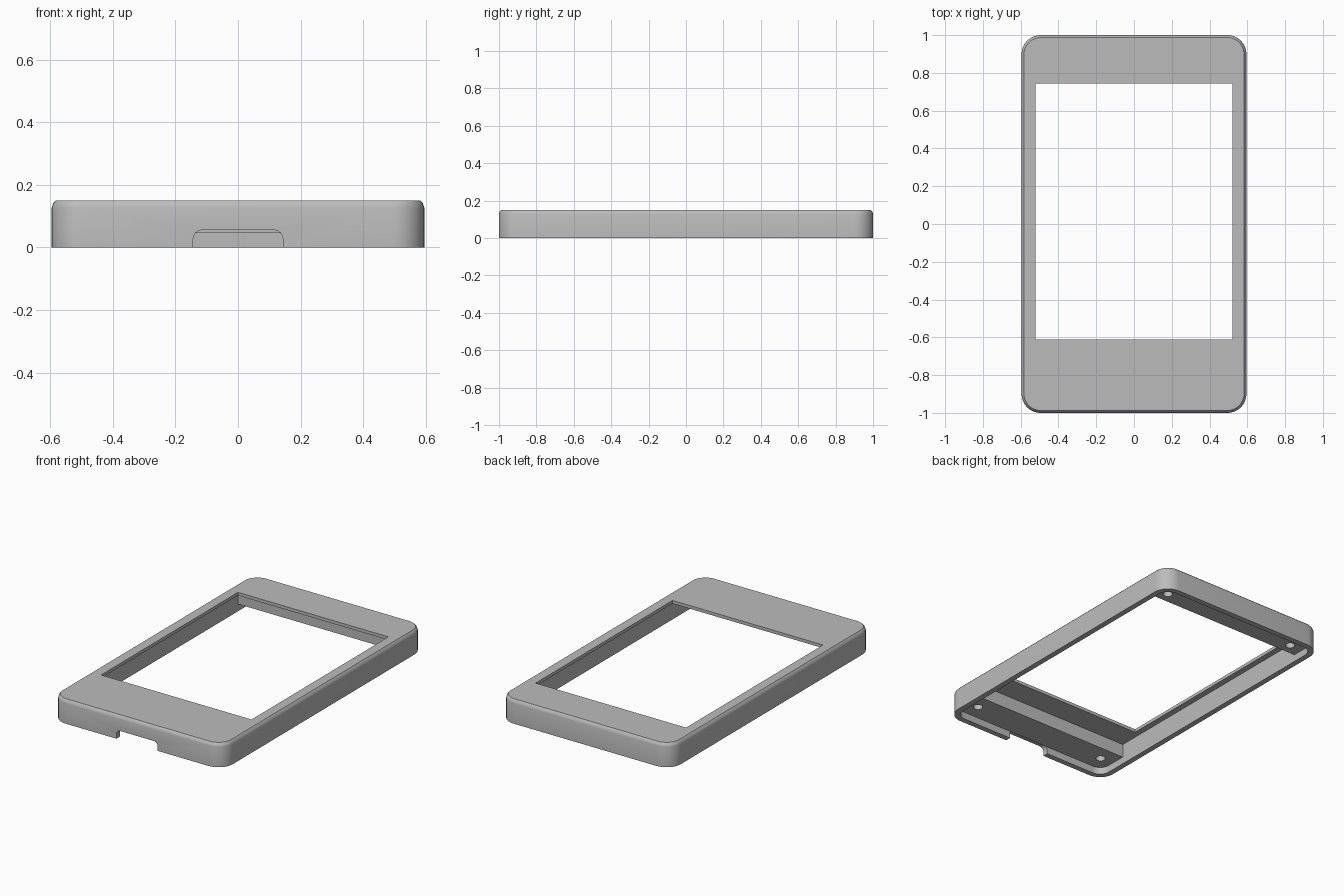
import bpy, bmesh, math

if "Cube" in bpy.data.objects:
    bpy.data.objects.remove(bpy.data.objects["Cube"])

grey = bpy.data.materials.new("light grey plastic")
grey.diffuse_color = (0.5, 0.5, 0.5, 1)
grey.use_nodes = True
grey.node_tree.nodes["Principled BSDF"].inputs["Base Color"].default_value = grey.diffuse_color


def rounded_rect(hx, hy, r, cy=0.0, steps=10):
    """Counter-clockwise outline of a rounded rectangle."""
    pts = []
    for sx, sy, start in ((1, 1, 0), (-1, 1, 90), (-1, -1, 180), (1, -1, 270)):
        for i in range(steps + 1):
            a = math.radians(start + 90 * i / steps)
            pts.append((sx * (hx - r) + r * math.cos(a),
                        cy + sy * (hy - r) + r * math.sin(a)))
    return pts


def loft(name, layers):
    """Closed solid through matching outlines, layers = [(outline, z), ...]."""
    bm = bmesh.new()
    rings = [[bm.verts.new((x, y, z)) for x, y in pts] for pts, z in layers]
    bm.faces.new(rings[0][::-1])
    bm.faces.new(rings[-1])
    n = len(rings[0])
    for low, high in zip(rings, rings[1:]):
        for i in range(n):
            j = (i + 1) % n
            bm.faces.new((low[i], low[j], high[j], high[i]))
    bmesh.ops.recalc_face_normals(bm, faces=bm.faces)
    mesh = bpy.data.meshes.new(name)
    bm.to_mesh(mesh)
    bm.free()
    mesh.materials.append(grey)
    ob = bpy.data.objects.new(name, mesh)
    bpy.context.collection.objects.link(ob)
    return ob


def box_outline(x0, x1, y0, y1):
    return [(x0, y0), (x1, y0), (x1, y1), (x0, y1)]


def circle(cx, cy, r, n=24):
    return [(cx + r * math.cos(2 * math.pi * i / n),
             cy + r * math.sin(2 * math.pi * i / n)) for i in range(n)]


# Outer body with a softened top edge
profile = ((0, 0), (0, 0.127), (0.004, 0.14), (0.013, 0.15))
frame = loft("bezel_frame", [(rounded_rect(0.595 - d, 1 - d, 0.1 - d), z)
                             for d, z in profile])

cutters = [
    # Shallow recess for the back cover
    loft("cover_recess_cutter", [(rounded_rect(0.56, 0.965, 0.065), z)
                                 for z in (-0.1, 0.045)]),
    # Deep bay between the two solid end blocks
    loft("screen_bay_cutter", [(box_outline(-0.56, 0.56, -0.77, 0.80), z)
                               for z in (-0.11, 0.13)]),
    # Screen opening
    loft("window_cutter", [(box_outline(-0.522, 0.522, -0.612, 0.745), z)
                           for z in (-0.12, 0.3)]),
]

# Screw holes in the end blocks
for sx in (-1, 1):
    for sy in (-1, 1):
        cutters.append(loft("screw_hole_cutter",
                            [(circle(sx * 0.47, sy * 0.868, 0.028), z)
                             for z in (-0.05, 0.115)]))

# Cable notch in the front wall, rounded at its top corners
notch = loft("cable_notch_cutter", [(rounded_rect(0.143, 0.1, 0.028, 0.045), z)
                                    for z in (0.965, 1.1)])
for v in notch.data.vertices:
    x, up, depth = v.co
    v.co = (x, -depth, up - 0.09)
notch.data.flip_normals()
bm = bmesh.new()
bm.from_mesh(notch.data)
bmesh.ops.recalc_face_normals(bm, faces=bm.faces)
bm.to_mesh(notch.data)
bm.free()
cutters.append(notch)

# Cut everything out of the body
bpy.context.view_layer.objects.active = frame
for cutter in cutters:
    mod = frame.modifiers.new("cut", "BOOLEAN")
    mod.operation = "DIFFERENCE"
    mod.solver = "EXACT"
    mod.object = cutter
    bpy.ops.object.modifier_apply(modifier=mod.name)
for cutter in cutters:
    bpy.data.objects.remove(cutter)

bpy.ops.object.select_all(action="DESELECT")
frame.select_set(True)
bpy.ops.object.shade_smooth_by_angle(angle=math.radians(35))
